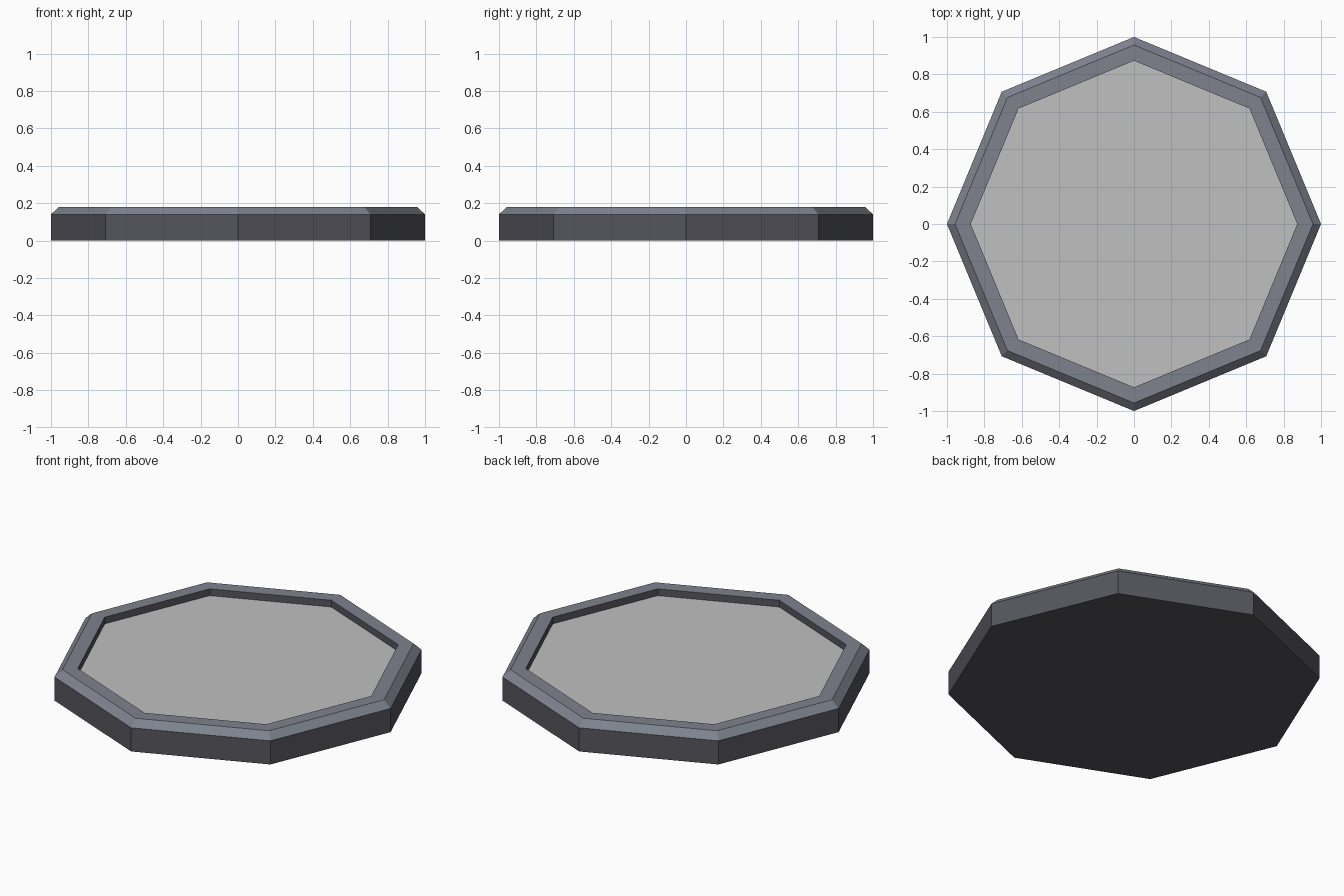
import bpy, bmesh, math

if "Cube" in bpy.data.objects:
    bpy.data.objects.remove(bpy.data.objects["Cube"])

SIDES = 8


def material(name, rgba):
    m = bpy.data.materials.new(name)
    m.diffuse_color = rgba
    m.use_nodes = True
    m.node_tree.nodes["Principled BSDF"].inputs["Base Color"].default_value = m.diffuse_color
    return m


side_mat = material("dark frame", (0.09, 0.09, 0.11, 1.0))
rim_mat = material("grey rim", (0.21, 0.225, 0.27, 1.0))
pane_mat = material("pale pane", (0.53, 0.53, 0.53, 0.65))


def ring(bm, radius, z):
    return [bm.verts.new((radius * math.cos(math.tau * i / SIDES),
                          radius * math.sin(math.tau * i / SIDES), z))
            for i in range(SIDES)]


def finish(bm, name, mats):
    me = bpy.data.meshes.new(name)
    bm.to_mesh(me)
    bm.free()
    for m in mats:
        me.materials.append(m)
    ob = bpy.data.objects.new(name, me)
    bpy.context.collection.objects.link(ob)
    return ob


# Octagonal frame: base, outer wall, chamfer, flat rim, inner wall
profile = [(1.0, 0.0), (1.0, 0.14), (0.957, 0.18), (0.873, 0.18), (0.873, 0.14)]
band_mat = [0, 1, 1, 0]
bm = bmesh.new()
rings = [ring(bm, r, z) for r, z in profile]
for low, high, mi in zip(rings, rings[1:], band_mat):
    for i in range(SIDES):
        j = (i + 1) % SIDES
        bm.faces.new((low[i], low[j], high[j], high[i])).material_index = mi
bm.faces.new(rings[0][::-1])
finish(bm, "octagonal_frame", [side_mat, rim_mat])

# Recessed pane, facing up
bm = bmesh.new()
bm.faces.new(ring(bm, 0.873, 0.14))
finish(bm, "recessed_pane", [pane_mat])
